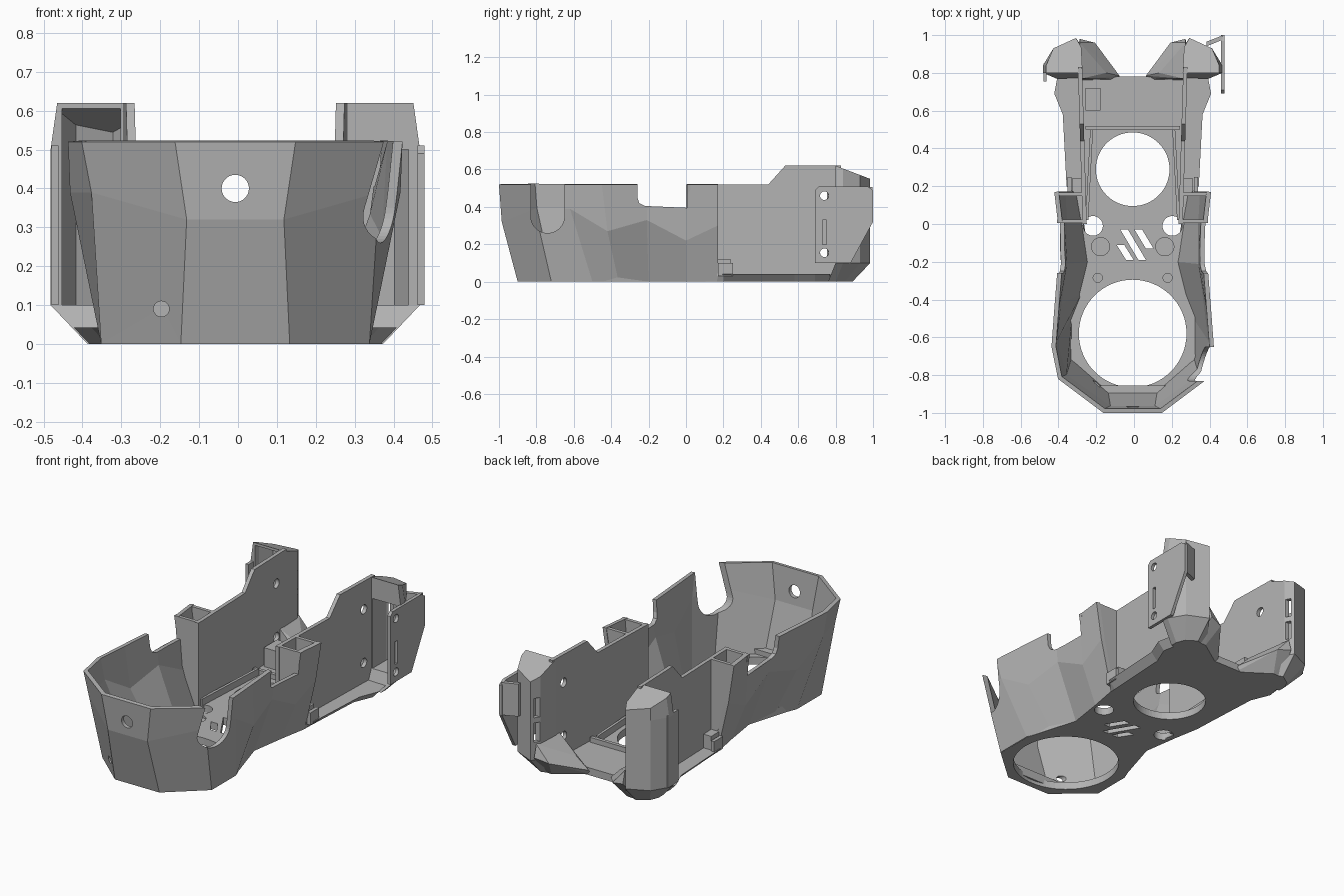
import bpy, bmesh, math
from mathutils import Matrix, Vector

if "Cube" in bpy.data.objects:
    bpy.data.objects.remove(bpy.data.objects["Cube"], do_unlink=True)

CX = -0.007   # symmetry plane of the housing
GREY = (0.45, 0.45, 0.45, 1)
mat = bpy.data.materials.new("matte grey")
mat.use_nodes = True
mat.diffuse_color = GREY
mat.node_tree.nodes["Principled BSDF"].inputs["Base Color"].default_value = GREY


def finish(name, bm):
    me = bpy.data.meshes.new(name)
    bm.to_mesh(me)
    bm.free()
    me.materials.append(mat)
    ob = bpy.data.objects.new(name, me)
    bpy.context.collection.objects.link(ob)
    return ob


def loft(name, rings, closed=True, side=1):
    """Skin a list of equal rings of 3D points; closed lofts get end caps."""
    bm = bmesh.new()
    vs = [[bm.verts.new((side * x + CX, y, z)) for x, y, z in r] for r in rings]
    n = len(rings[0])
    for a, b in zip(vs, vs[1:]):
        for i in range(n if closed else n - 1):
            j = (i + 1) % n
            bm.faces.new((a[i], a[j], b[j], b[i]))
    if closed:
        bm.faces.new(vs[0])
        bm.faces.new(vs[-1])
        bmesh.ops.recalc_face_normals(bm, faces=bm.faces)
    return finish(name, bm)


def box(name, x, y, z, side=1):
    ring = [(x[0], y[0]), (x[1], y[0]), (x[1], y[1]), (x[0], y[1])]
    return loft(name, [[(a, b, h) for a, b in ring] for h in z], side=side)


def rod(name, centre, r, length, axis="Z", seg=40):
    bm = bmesh.new()
    bmesh.ops.create_cone(bm, cap_ends=True, segments=seg, radius1=r, radius2=r, depth=length)
    if axis != "Z":
        rot = Matrix.Rotation(math.pi / 2, 4, "Y" if axis == "X" else "X")
        bmesh.ops.transform(bm, matrix=rot, verts=bm.verts)
    bmesh.ops.translate(bm, vec=Vector(centre) + Vector((CX, 0, 0)), verts=bm.verts)
    return finish(name, bm)


def apply_mod(ob, kind, **props):
    m = ob.modifiers.new(kind.lower(), kind)
    for k, v in props.items():
        setattr(m, k, v)
    bpy.context.view_layer.objects.active = ob
    bpy.ops.object.modifier_apply(modifier=m.name)


def cut(ob, *cutters):
    for c in cutters:
        apply_mod(ob, "BOOLEAN", operation="DIFFERENCE", solver="EXACT", object=c)
        bpy.data.objects.remove(c, do_unlink=True)


def hull(name, pts, side=1):
    bm = bmesh.new()
    for x, y, z in pts:
        bm.verts.new((side * x + CX, y, z))
    bmesh.ops.convex_hull(bm, input=bm.verts)
    bmesh.ops.recalc_face_normals(bm, faces=bm.faces)
    return finish(name, bm)


def both(half):
    """Mirror a half outline, running from back right over the front to back left."""
    return [(-p[0], *p[1:]) for p in reversed(half)] + half


# Faceted front shell, open to the rear
low = [(.14, -.9, 0), (.345, -.72, 0), (.345, -.5, 0), (.29, -.36, 0),
       (.25, -.2, 0), (.28, 0, 0), (.31, .17, 0)]
mid = [(.125, -.985, .32), (.37, -.81, .39), (.425, -.62, .39), (.40, -.42, .27),
       (.37, -.21, .33), (.37, 0, .22), (.38, .17, .3)]
top = [(.155, -1, .52), (.395, -.82, .52), (.43, -.65, .52), (.415, -.45, .52),
       (.395, -.2, .52), (.395, 0, .52), (.415, .17, .52)]
shell = loft("front_shell", [both(low), both(mid), both(top)], closed=False)
apply_mod(shell, "SOLIDIFY", thickness=0.024, offset=-1)
notch = [(-.26, .8), (-.26, .45), (-.25, .42), (-.22, .405), (.005, .395), (.005, .8)]
cut(shell,
    loft("notch", [[(x, y, z) for y, z in notch] for x in (-.7, .7)]),
    box("cable_slot", (.25, .7), (-.83, -.65), (.35, .8)),
    rod("cable_slot_end", (.5, -.74, .35), .09, .5, "X"),
    rod("front_hole", (0, -1, .4), .035, .3, "Y"),
    rod("small_hole", (-.19, -.9, .09), .02, .3, "Y"))

# Floor plate with its round openings and slits
f0 = [(.14, -.895), (.34, -.72), (.34, -.5), (.25, -.2), (.28, 0), (.31, .165), (.31, .2),
      (.33, .58), (.375, .69), (.36, .77), (.07, .78)]
f1 = [(x + (.04 if .17 < y < .78 else 0), y) for x, y in f0]
floor = loft("floor_plate", [both([(x, y, h) for x, y in f]) for f, h in ((f0, 0), (f1, .042))])
cut(floor, rod("lens_hole", (0, -.58, 0), .285, .4, seg=64),
    rod("rear_hole", (0, .29, 0), .195, .4, seg=64))
for s in (-1, 1):
    cut(floor, rod("screw_hole", (s * .21, -.01, 0), .052, .4),
        rod("recess", (s * .17, -.12, .05), .048, .04),
        rod("peg_hole", (s * .185, -.285, .05), .024, .04))
for x0, y0, x1, y1 in ((-.085, -.11, -.035, -.19), (-.065, -.03, .03, -.19), (.01, -.03, .07, -.13)):
    cut(floor, loft("slit", [[(x0, y0, h), (x0 + .04, y0, h), (x1 + .04, y1, h), (x1, y1, h)]
                             for h in (-.1, .2)]))

# Floor details: cross bar, front ledge and clip block
box("cross_bar", (-.25, .25), (.5, .52), (.03, .07))
box("clip_block", (-.25, -.17), (.6, .72), (.03, .15))
hull("front_ledge", [(s * x, y, z) for s in (-1, 1) for x, y in ((.13, -.9), (.19, -.855))
                     for z in (.02, .07)])


def wall_x(y):
    return .243 + .03 * y


for s, tag in ((-1, "right"), (1, "left")):
    # Tall thin side wall, flaring slightly to the rear
    prof = [(0, .02), (0, .52), (.44, .52), (.53, .62), (.83, .62), (.83, .02)]
    wall = loft(tag + "_side_wall", [[(wall_x(y) + d, y, z) for y, z in prof] for d in (0, .022)], side=s)
    cut(wall, *[rod("wall_hole", (s * .27, .735, z), .026, .2, "X", 24) for z in (.46, .155)])

    # Square pocket between shell and wall
    for y in (.005, .148):
        loft(tag + "_pocket_wall",
             [[(.25, h, .02), (.28, h, .02), (.365, h, .3), (.40, h, .52), (.25, h, .52)]
              for h in (y, y + .02)], side=s)
    box(tag + "_wall_step", (.255, .32), (.165, .24), (.03, .12), s)
    box(tag + "_wall_clip", (.325, .345), (.17, .25), (.03, .1), s)
    loft(tag + "_floor_rail", [[(.235, .02, h), (.25, .02, h), (.225, .5, h), (.21, .5, h)]
                               for h in (.03, .08)], side=s)

    # Hollow rear tower with a sloping lid
    base = [(.2, .76), (.22, .86), (.30, .89), (.36, .85), (.38, .8), (.38, .76)]
    body = [(.265, .8), (.272, .935), (.30, .985), (.42, .93), (.475, .84), (.475, .8)]
    upper = [(min(x, .458), y) for x, y in body]

    def lid(ring, z):
        return [(x, y, z - .38 * (y - .8)) for x, y in ring]

    tower = loft(tag + "_rear_tower",
                 [[(x, y, 0) for x, y in base], [(x, y, .1) for x, y in body],
                  [(x, y, .5) for x, y in body], lid(upper, .62)], side=s)
    inner = [(.295, .7), (.295, .93), (.315, .96), (.41, .91), (.445, .835), (.445, .7)]
    cut(tower, loft("hollow", [[(x, y, .1) for x, y in inner], lid(inner, .605)], side=s))
    for z in ((.2, .31), (.34, .45)):
        cut(tower, box("window", (.2, .32), (.938, .968), z, s))

    # Low faceted foot beside the tower
    hull(tag + "_foot", [(.07, .765, 0), (.07, .785, .03), (.27, .76, 0), (.24, .88, 0), (.3, .88, 0),
                         (.2, .96, .1), (.28, .98, .12), (.14, .8, .1), (.27, .77, .19), (.28, .96, .19)], s)

# Left side: tower front panel, outer mounting plate and the web joining it to the tower
box("left_tower_panel", (.28, .455), (.8, .82), (.5, .612))
prof = [(.69, .1), (.88, .1), (1, .32), (1, .49), (.97, .51), (.71, .51), (.69, .49)]
plate = loft("left_mounting_plate", [[(x, y, z) for y, z in prof] for x in (.468, .487)])
cut(plate, box("plate_slot", (.4, .6), (.73, .752), (.2, .33)),
    *[rod("plate_hole", (.48, .74, z), .023, .2, "X", 24) for z in (.46, .155)])
hull("left_plate_web", [(x, y, z) for x, y in ((.39, .94), (.39, .965), (.475, .975), (.475, .998))
                        for z in (.32, .505)])

# Right side: plain flange
box("right_flange", (.455, .473), (.755, .85), (.1, .51), -1)
